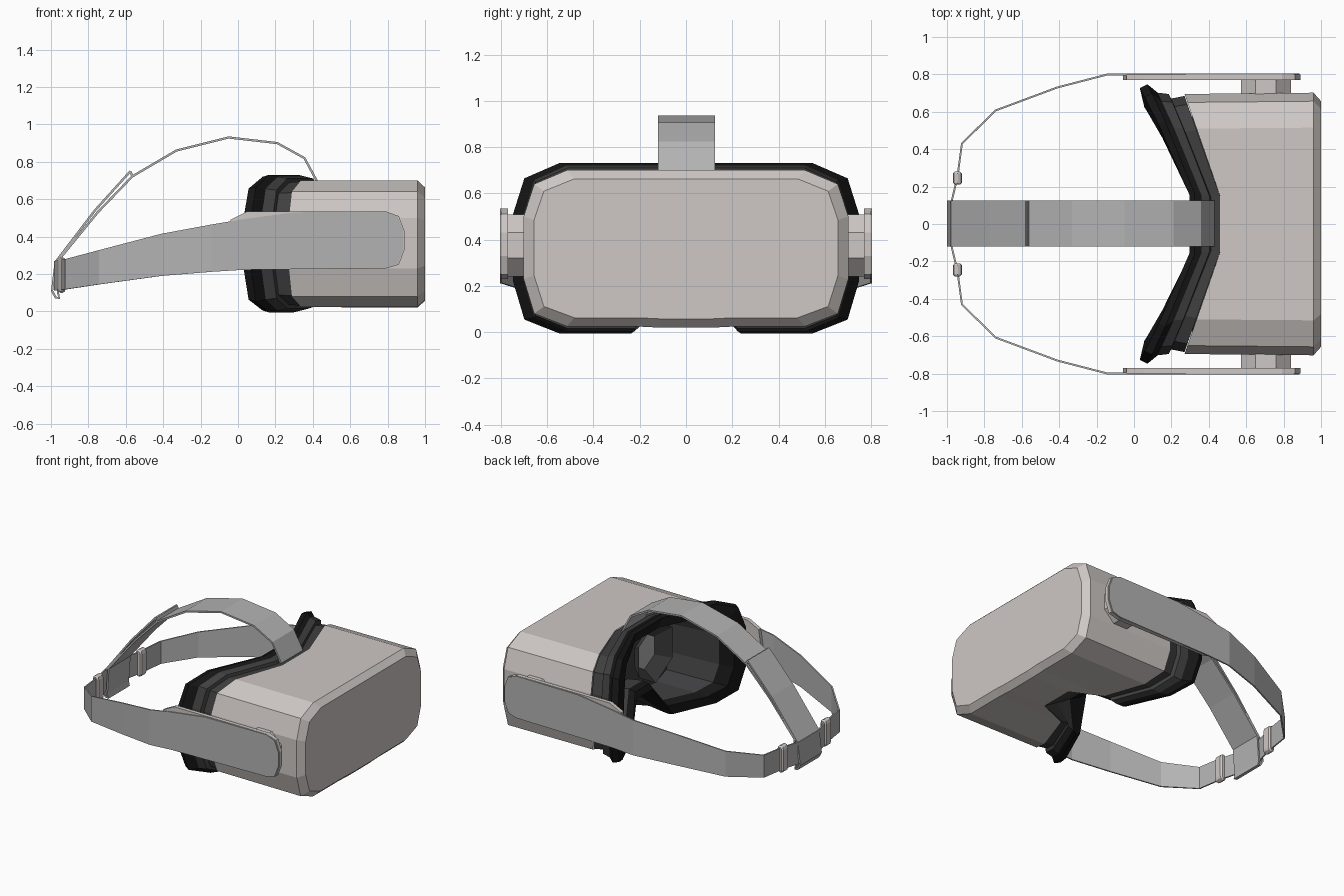
import bpy, bmesh, math

if "Cube" in bpy.data.objects:
    bpy.data.objects.remove(bpy.data.objects["Cube"])


def material(name, rgb):
    m = bpy.data.materials.new(name)
    m.diffuse_color = (*rgb, 1)
    m.use_nodes = True
    m.node_tree.nodes["Principled BSDF"].inputs["Base Color"].default_value = m.diffuse_color
    return m


SHELL = material("shell_plastic", (0.62, 0.58, 0.56))
STRAP = material("strap_fabric", (0.45, 0.45, 0.45))
DARK = material("dark_plastic", (0.05, 0.05, 0.052))
BLACK = material("black_foam", (0.008, 0.008, 0.008))


def finish(name, bm, mat):
    bmesh.ops.recalc_face_normals(bm, faces=bm.faces)
    me = bpy.data.meshes.new(name)
    bm.to_mesh(me)
    bm.free()
    me.materials.append(mat)
    ob = bpy.data.objects.new(name, me)
    bpy.context.collection.objects.link(ob)
    return ob


def loft(name, rings, mat, cap_end=False):
    bm = bmesh.new()
    rows = [[bm.verts.new(p) for p in r] for r in rings]
    n = len(rows[0])
    for a, b in zip(rows, rows[1:]):
        for i in range(n):
            j = (i + 1) % n
            bm.faces.new((a[i], a[j], b[j], b[i]))
    if cap_end:
        bm.faces.new(rows[-1])
    return finish(name, bm, mat)


def ribbon(name, pairs, mat, thick=0.012):
    bm = bmesh.new()
    rows = [(bm.verts.new(a), bm.verts.new(b)) for a, b in pairs]
    for (a, b), (c, d) in zip(rows, rows[1:]):
        bm.faces.new((a, b, d, c))
    ob = finish(name, bm, mat)
    mod = ob.modifiers.new("thickness", 'SOLIDIFY')
    mod.thickness = thick
    mod.offset = 0
    return ob


def prism(name, profile, y0, y1, mat, bevel=0):
    rings = [[(x, y, z) for x, z in profile] for y in (y0, y1)]
    ob = loft(name, rings, mat, True)
    bm = bmesh.new()
    bm.from_mesh(ob.data)
    bmesh.ops.holes_fill(bm, edges=bm.edges)
    bmesh.ops.recalc_face_normals(bm, faces=bm.faces)
    bm.to_mesh(ob.data)
    bm.free()
    if bevel:
        mod = ob.modifiers.new("edge", 'BEVEL')
        mod.width = bevel
        mod.segments = 1
    return ob


# Half cross-section of the housing (y, z); last point is the nose notch
HALF = [(0.15, 0.70), (0.51, 0.70), (0.65, 0.64), (0.695, 0.50), (0.695, 0.23),
        (0.65, 0.08), (0.51, 0.025), (0.22, 0.025), (0.12, 0.02)]
MID = 0.3625


def ring(xfun, sy, sz, nose=None):
    half = [(xfun(y), y * sy, MID + (z - MID) * sz) for y, z in HALF]
    if nose:
        half[-1] = nose
    return half + [(x, -y, z) for x, y, z in reversed(half)]


def rear(t):
    # rear edge bends back toward the temples; t pushes it toward the face
    return lambda y: (0.46 - 0.19 * max(y - 0.15, 0) / 0.545
                      - t * (0.16 + 0.08 * (y / 0.7) ** 2))


# Housing
loft("housing", [ring(rear(0), 1, 1, (0.66, 0.12, 0.02)),
                 ring(lambda y: 0.96, 1.01, 1),
                 ring(lambda y: 1.0, 0.945, 0.89)], SHELL, True)

# Gasket frame and face cushion
r0 = ring(rear(0), 0.985, 0.985, (0.66, 0.12, 0.022))
r1 = ring(rear(0.3), 0.965, 0.97, (0.56, 0.115, 0.08))
r2 = ring(rear(0.35), 1.0, 1.03, (0.52, 0.11, 0.10))
r3 = ring(rear(0.6), 1.01, 1.06, (0.46, 0.105, 0.14))
r4 = ring(rear(0.83), 1.075, 1.09, (0.38, 0.10, 0.18))
r5 = ring(rear(1.0), 1.045, 1.06, (0.33, 0.09, 0.22))
r6 = ring(rear(0.9), 0.90, 0.86, (0.35, 0.08, 0.26))
r7 = ring(rear(0.5), 0.85, 0.80, (0.40, 0.08, 0.27))
loft("gasket_frame", [r0, r1, r2, r3], DARK)
loft("face_cushion", [r3, r4, r5, r6, r7], BLACK)

# Inner wall behind the cushion
loft("inner_wall", [r7, ring(lambda y: 0.52, 0.80, 0.76, (0.52, 0.08, 0.25))], DARK, True)


def hexagon(x, y, r):
    return [(x, y + r * math.cos(math.radians(60 * i + 30)),
             0.39 + r * math.sin(math.radians(60 * i + 30))) for i in range(6)]


# Paired parts
for side, s in (("left", 1), ("right", -1)):
    # Lens funnel and lens
    loft(side + "_lens_funnel", [hexagon(0.43, s * 0.27, 0.22),
                                 hexagon(0.50, s * 0.24, 0.13)], DARK)
    loft(side + "_lens", [hexagon(0.50, s * 0.24, 0.13),
                          hexagon(0.495, s * 0.24, 0.115)], STRAP, True)

    # Pivot
    pivot = [(0.705 + 0.145 * math.cos(math.radians(45 * i + 22.5)),
              0.375 + 0.145 * math.sin(math.radians(45 * i + 22.5))) for i in range(8)]
    prism(side + "_pivot", pivot, s * 0.66, s * 0.78, SHELL)

    # Rigid side arm
    arm = [(-0.06, 0.36), (-0.04, 0.49), (0.05, 0.535), (0.79, 0.535), (0.86, 0.51),
           (0.89, 0.43), (0.89, 0.33), (0.86, 0.25), (0.79, 0.23), (0.05, 0.23),
           (-0.04, 0.26)]
    prism(side + "_arm", arm, s * 0.77, s * 0.798, SHELL)

    # Outer strap covering on the arm
    cover = [(0.0, 0.49), (0.3, 0.53), (0.79, 0.534), (0.855, 0.508), (0.885, 0.43),
             (0.885, 0.33), (0.855, 0.252), (0.79, 0.232), (0.0, 0.222)]
    prism(side + "_arm_cover", cover, s * 0.796, s * 0.805, STRAP)

    # Strap buckle
    slider = [(-0.968, 0.115), (-0.968, 0.275), (-0.955, 0.292), (-0.932, 0.292),
              (-0.920, 0.275), (-0.920, 0.115), (-0.932, 0.098), (-0.955, 0.098)]
    prism(side + "_buckle", slider, s * 0.21, s * 0.28, SHELL, 0.01)

# Rear head band: half path (x, y, z low, z high), mirrored
band = [(0.02, 0.800, 0.222, 0.492), (-0.14, 0.800, 0.212, 0.465),
        (-0.41, 0.730, 0.190, 0.415), (-0.74, 0.607, 0.145, 0.328),
        (-0.92, 0.430, 0.118, 0.280), (-0.945, 0.245, 0.115, 0.275),
        (-0.978, 0.110, 0.112, 0.270)]
band += [(x, -y, a, b) for x, y, a, b in reversed(band)]
ribbon("head_band", [((x, y, a), (x, y, b)) for x, y, a, b in band], STRAP, 0.01)

# Top strap, looping round the band and folding back over itself
path = [(0.46, 0.62), (0.42, 0.70), (0.355, 0.82), (0.21, 0.90), (-0.05, 0.93),
        (-0.33, 0.86), (-0.565, 0.722), (-0.75, 0.53), (-0.95, 0.285),
        (-0.963, 0.10), (-0.955, 0.07), (-0.975, 0.075), (-0.994, 0.11),
        (-0.975, 0.265), (-0.765, 0.54), (-0.575, 0.75)]
ribbon("top_strap", [((x, -0.12, z), (x, 0.125, z)) for x, z in path], STRAP)
ribbon("strap_fold", [((x, -0.12, z), (x, 0.125, z)) for x, z in
                      ((-0.575, 0.748), (-0.565, 0.722))], STRAP)
